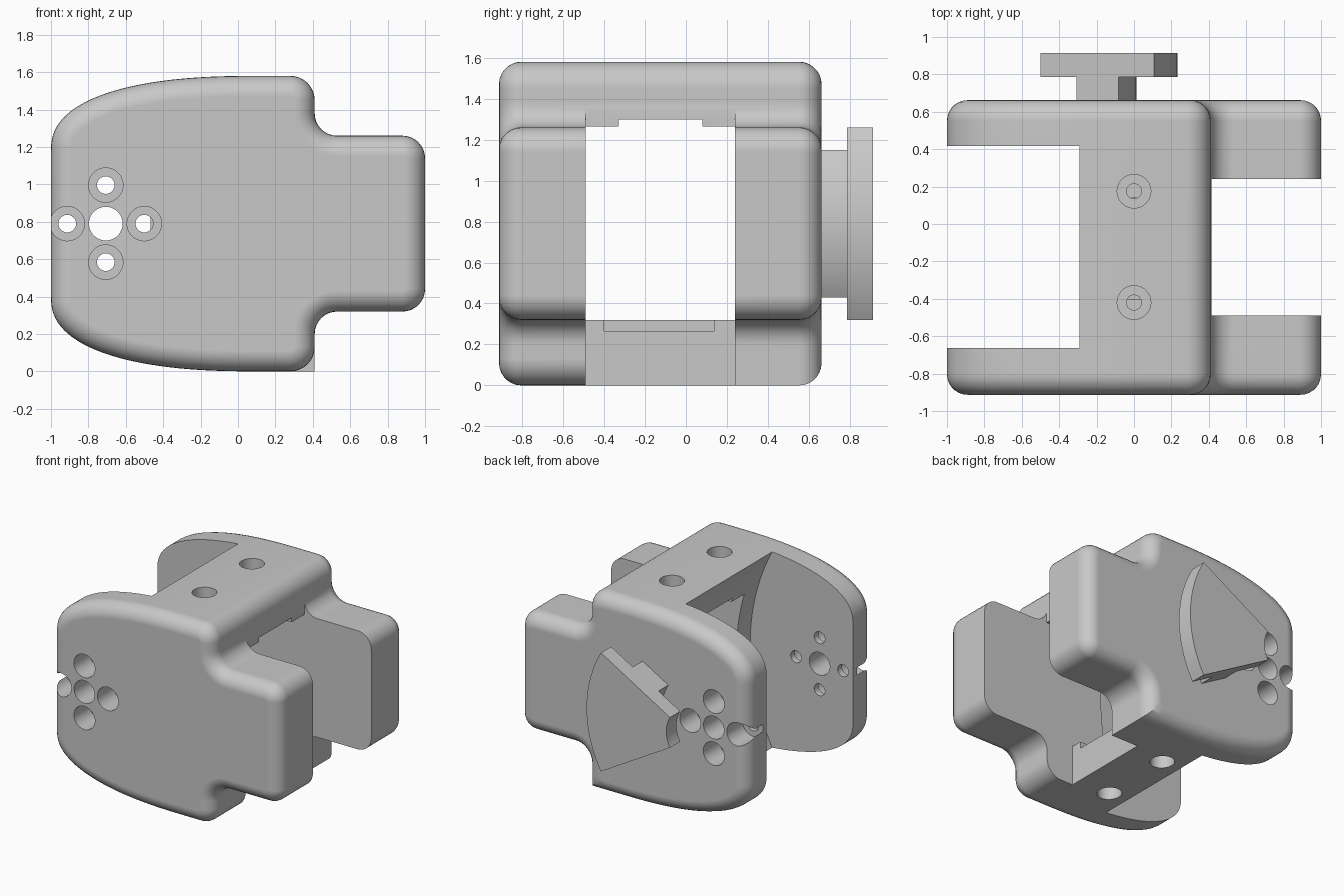
import bpy, bmesh, math
from math import sin, cos, pi, radians

cube = bpy.data.objects.get("Cube")
if cube:
    bpy.data.objects.remove(cube, do_unlink=True)

GREY = (0.58, 0.58, 0.58, 1)
mat = bpy.data.materials.new("plain grey")
mat.use_nodes = True
mat.diffuse_color = GREY
mat.node_tree.nodes["Principled BSDF"].inputs["Base Color"].default_value = GREY

MID, HUB = 0.79, -0.707         # mid height, hub position in x
FRONT, BACK = -0.913, 0.662
SLOT = (-0.49, 0.24)            # gap between the two wings


def loft(name, rings):
    """Closed solid through rings of equal point count."""
    bm = bmesh.new()
    loops = [[bm.verts.new(p) for p in ring] for ring in rings]
    n = len(loops[0])
    for a, b in zip(loops, loops[1:]):
        for i in range(n):
            j = (i + 1) % n
            bm.faces.new((a[i], a[j], b[j], b[i]))
    bm.faces.new(loops[0])
    bm.faces.new(loops[-1])
    bmesh.ops.recalc_face_normals(bm, faces=bm.faces)
    me = bpy.data.meshes.new(name)
    bm.to_mesh(me)
    bm.free()
    ob = bpy.data.objects.new(name, me)
    bpy.context.collection.objects.link(ob)
    me.materials.append(mat)
    return ob


def prism(name, pts, y0, y1):
    return loft(name, [[(x, y, z) for x, z in pts] for y in (y0, y1)])


def box(x, y, z):
    return prism("block", [(x[0], z[0]), (x[1], z[0]), (x[1], z[1]), (x[0], z[1])], *y)


def circle(u, v, r, n=48):
    return [(u + r * cos(2 * pi * i / n), v + r * sin(2 * pi * i / n)) for i in range(n)]


def pin_y(x, z, r, y0, y1, n=48):
    return prism("pin", circle(x, z, r, n), y0, y1)


def pin_z(x, y, r, z0, z1):
    return loft("pin", [[(u, v, z) for u, v in circle(x, y, r)] for z in (z0, z1)])


def activate(ob):
    bpy.ops.object.select_all(action='DESELECT')
    ob.select_set(True)
    bpy.context.view_layer.objects.active = ob


def combine(target, tool, op='DIFFERENCE'):
    mod = target.modifiers.new("bool", 'BOOLEAN')
    mod.operation, mod.solver, mod.object = op, 'EXACT', tool
    activate(target)
    bpy.ops.object.modifier_apply(modifier=mod.name)
    bpy.data.objects.remove(tool, do_unlink=True)


def finish(ob):
    activate(ob)
    bpy.ops.object.shade_smooth_by_angle(angle=radians(30))
    mod = ob.modifiers.new("weighted", 'WEIGHTED_NORMAL')
    mod.keep_sharp = True


def arc(cx, cz, a, b, start, end, steps, side=1, power=2):
    """Points on a (super)elliptic arc with their outward normals."""
    out = []
    e = 2 / power
    for i in range(steps + 1):
        t = radians(start + (end - start) * i / steps)
        c, s = cos(t), sin(t)
        x, z = (math.copysign(abs(v) ** e, v) for v in (c, s))
        nx, nz = (math.copysign(abs(v) ** (2 - e), v) for v in (c, s))
        nx, nz = nx / a, nz / b
        k = side / math.hypot(nx, nz)
        out.append((cx + a * x, cz + b * z, nx * k, nz * k))
    return out


# Side outline: wing tip, concave fillet, shoulder, long sweep; mirrored below
upper = (arc(0.88, 1.14, 0.12, 0.12, 0, 90, 8)
         + arc(0.53, 1.38, 0.12, 0.12, 270, 180, 8, -1)
         + arc(0.28, 1.45, 0.13, 0.13, 0, 90, 8)
         + arc(0.10, 1.18, 1.10, 0.40, 90, 180, 40, power=2.4))
outline = upper + [(x, 2 * MID - z, nx, -nz) for x, z, nx, nz in reversed(upper)]


# Body with rounded front and back rims
def ring(y, inset):
    return [(x - nx * inset, y, z - nz * inset) for x, z, nx, nz in outline]


R, STEPS = 0.11, 7
rim = [(R * (1 - cos(t)), R * (1 - sin(t))) for t in (i * pi / 2 / STEPS for i in range(STEPS + 1))]
rings = [ring(FRONT + dy, d) for dy, d in rim]
rings += [ring(BACK - dy, d) for dy, d in reversed(rim)]
body = loft("caliper_body", rings)


# Square lower corner on the back cheek, sharing the rounded back rim
def corner_ring(y, d):
    return [(0.26, y, d), (0.41 - d, y, d), (0.41 - d, y, 0.15), (0.26, y, 0.15)]


corner = loft("corner", [corner_ring(SLOT[1], 0)]
              + [corner_ring(BACK - dy, d) for dy, d in reversed(rim)])
combine(body, corner, 'UNION')

# Wing gap, recess over the lower bridge, window, upper notch, lower pocket
combine(body, box((0.415, 1.2), SLOT, (-0.2, 1.8)))
combine(body, box((0.17, 0.6), SLOT, (-0.2, 0.5)))
combine(body, box((-0.5, 0.6), SLOT, (0.32, 1.263)))
combine(body, box((-0.5, 0.6), (-0.33, 0.08), (1.1, 1.297)))
combine(body, box((-0.08, 0.6), (-0.40, 0.14), (0.265, 0.5)))

# Shallow round clearance between the cheeks
combine(body, pin_y(-1.76, MID, 1.66, -0.662, 0.418, 192))

# Hub hole and four counterbored holes around it, through both cheeks
combine(body, pin_y(HUB, MID, 0.09, -1.2, 1.2))
for k in range(4):
    x = HUB + 0.206 * cos(k * pi / 2)
    z = MID + 0.206 * sin(k * pi / 2)
    combine(body, pin_y(x, z, 0.047, -1.2, 1.2))
    combine(body, pin_y(x, z, 0.092, -1.2, FRONT + 0.2))
    combine(body, pin_y(x, z, 0.092, BACK - 0.2, 1.2))

# Counterbored screw holes in the top and bottom bridges
for y in (0.175, -0.42):
    combine(body, pin_z(0, y, 0.04, 1.1, 1.8))
    combine(body, pin_z(0, y, 0.09, 1.43, 1.8))
    combine(body, pin_z(-0.12, y, 0.04, -0.2, 0.5))
    combine(body, pin_z(-0.12, y, 0.09, -0.2, 0.15))
finish(body)


# Fan shaped rail on the back: narrow stem and wider plate
def fan(name, r0, r1, y0, y1):
    pts = arc(HUB, MID, r1, r1, -30, 30, 24) + arc(HUB, MID, r0, r0, 30, -30, 24)
    ob = prism(name, [p[:2] for p in pts], y0, y1)
    finish(ob)


fan("rail_stem", 0.46, 0.72, BACK - 0.02, 0.785)
fan("rail_plate", 0.24, 0.94, 0.785, 0.913)
